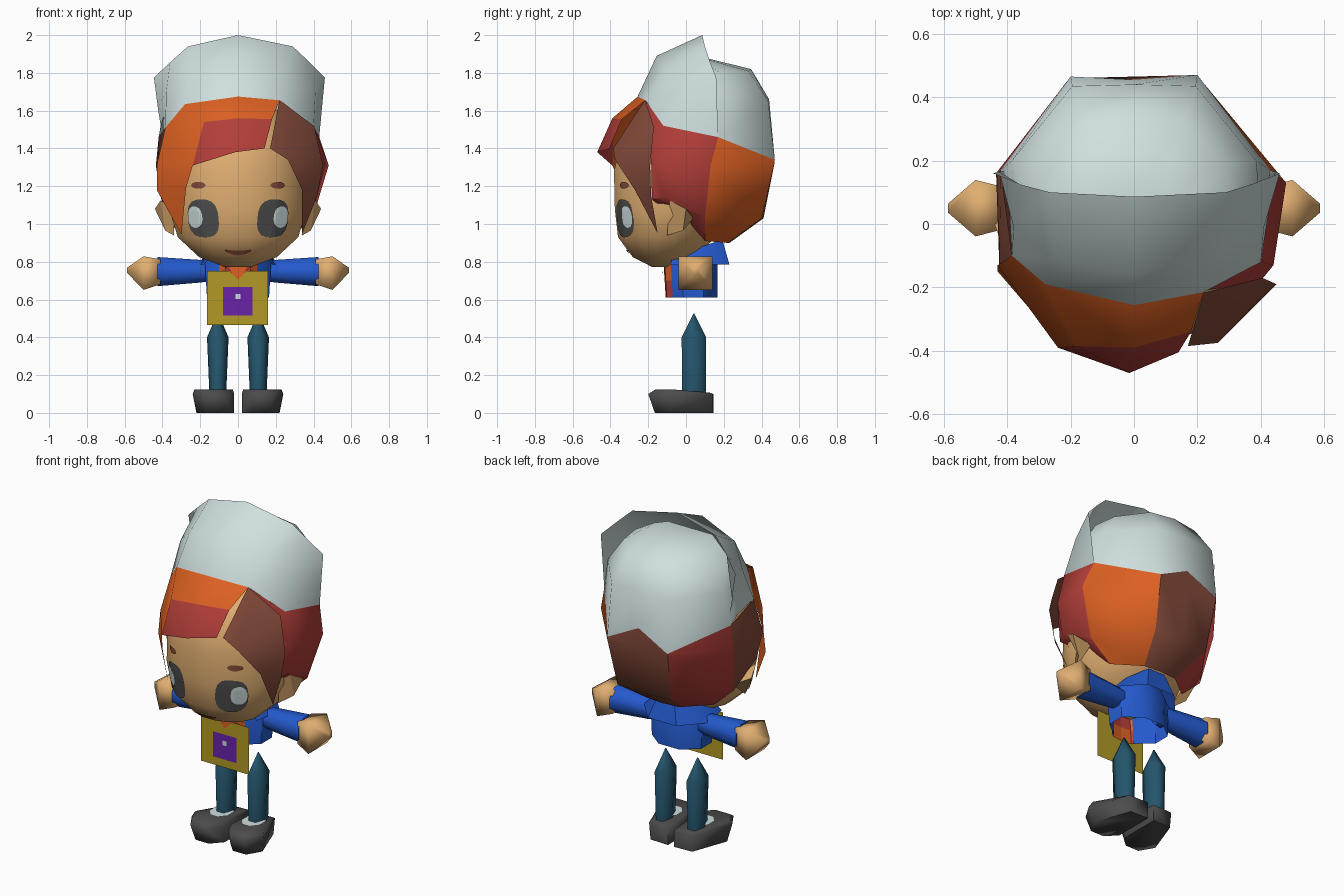
import bpy, bmesh, math
from mathutils import Vector
from mathutils.bvhtree import BVHTree

if "Cube" in bpy.data.objects:
    bpy.data.objects.remove(bpy.data.objects["Cube"])


def lin(c):
    c /= 255
    return c / 12.92 if c <= 0.04045 else ((c + 0.055) / 1.055) ** 2.4


MATS = {}
for nm, rgb in {"pale": (208, 223, 223), "skin": (224, 174, 113), "orange": (220, 96, 34),
                "red": (178, 62, 57), "brown": (132, 74, 58), "blue": (36, 90, 206),
                "gold": (178, 154, 38), "purple": (106, 36, 168), "teal": (36, 85, 108),
                "charcoal": (76, 76, 77)}.items():
    MATS[nm] = bpy.data.materials.new(nm)
    MATS[nm].diffuse_color = (*[lin(c) for c in rgb], 1)


def mesh(name, verts, faces, colours, smooth=0, recalc=True):
    """colours: one colour name, or one name per face"""
    if isinstance(colours, str):
        colours = [colours] * len(faces)
    me = bpy.data.meshes.new(name)
    me.from_pydata([tuple(v) for v in verts], [], faces)
    used = list(dict.fromkeys(colours))
    for c in used:
        me.materials.append(MATS[c])
    for p, c in zip(me.polygons, colours):
        p.material_index = used.index(c)
    if recalc:
        bm = bmesh.new()
        bm.from_mesh(me)
        bmesh.ops.recalc_face_normals(bm, faces=bm.faces)
        bm.to_mesh(me)
        bm.free()
    ob = bpy.data.objects.new(name, me)
    bpy.context.collection.objects.link(ob)
    if smooth:
        bpy.ops.object.select_all(action='DESELECT')
        ob.select_set(True)
        bpy.context.view_layer.objects.active = ob
        bpy.ops.object.shade_smooth_by_angle(angle=math.radians(smooth))
    return ob


def loft(name, rings, colours, smooth=0, closed=True, caps=True):
    n = len(rings[0])
    verts = [p for r in rings for p in r]
    faces = [[i * n + j, i * n + (j + 1) % n, (i + 1) * n + (j + 1) % n, (i + 1) * n + j]
             for i in range(len(rings) - 1) for j in range(n if closed else n - 1)]
    if closed and caps:
        faces += [list(range(n))[::-1], [len(verts) - n + j for j in range(n)]]
    return mesh(name, verts, faces, colours, smooth)


def ring_z(z, rx, y0, y1, n, cx=0, turn=0.5):
    """horizontal oval ring between y0 and y1"""
    return [(cx + rx * math.cos(2 * math.pi * (k + turn) / n),
             (y0 + y1) / 2 + (y1 - y0) / 2 * math.sin(2 * math.pi * (k + turn) / n), z)
            for k in range(n)]


def ring_x(x, r, cy, cz, n):
    f = r / math.cos(math.pi / n)
    return [(x, cy + f * math.cos(2 * math.pi * (k + .5) / n),
             cz + f * math.sin(2 * math.pi * (k + .5) / n)) for k in range(n)]


# head
head = loft("head", [ring_z(*r, 16) for r in [
    (.772, .07, -.18, -.04), (.825, .21, -.285, .06), (.93, .325, -.365, .16),
    (1.08, .372, -.383, .25), (1.28, .375, -.388, .31), (1.46, .35, -.345, .3),
    (1.6, .22, -.21, .22)]], "skin", 70)
tree = BVHTree.FromPolygons([v.co for v in head.data.vertices],
                            [list(p.vertices) for p in head.data.polygons])


def face_patch(name, cx, cz, rx, rz, colour, lift, n=20, power=2, bend=0, shear=0):
    """rounded patch wrapped over the front of the head"""
    verts, faces = [], []
    for r in (0, .34, .67, 1):
        for k in range(n if r else 1):
            a = 2 * math.pi * k / n
            c, s = math.cos(a), math.sin(a)
            m = r / (abs(c) ** power + abs(s) ** power) ** (1 / power)
            x, z = cx + rx * m * (c + shear * s), cz + rz * m * s + bend * (m * c) ** 2
            hit = tree.ray_cast(Vector((x, -2, z)), Vector((0, 1, 0)))
            verts.append(hit[0] + hit[1].normalized() * (lift if hit[1].y < 0 else -lift))
    for k in range(n):
        q = (k + 1) % n
        faces.append([0, 1 + k, 1 + q])
        for i in (1, 1 + n):
            faces.append([i + k, i + n + k, i + n + q, i + q])
    mesh(name, verts, faces, colour, recalc=False)


# face details and ears
for s, side in ((-1, "left"), (1, "right")):
    face_patch(side + "_eye", s * .181, 1.03, .08, .1, "charcoal", .006, power=2.8, shear=s * .12)
    face_patch(side + "_eye_glint", s * .222, 1.037, .036, .056, "pale", .010, power=2.3,
               shear=s * .12)
    face_patch(side + "_brow", s * .207, 1.205, .037, .018, "brown", .006)
    mesh(side + "_ear", [(s * x, y, z) for x, y, z in [
        (.34, -.09, 1.08), (.41, -.085, 1.125), (.44, .0, 1.08), (.385, -.015, .965),
        (.34, -.1, .94), (.34, .04, 1.03)]],
        [[0, 1, 3, 4], [1, 2, 3], [0, 5, 2, 1], [5, 4, 3, 2], [0, 4, 5]], "skin")
face_patch("mouth", 0, .85, .07, .012, "brown", .006, bend=.016)

# hair shell: panels around the sides and back, one colour per panel
top = [(.22, -.21, 1.65), (.40, -.12, 1.52), (.43, .17, 1.46), (.2, .47, 1.34),
       (0, .455, 1.44), (-.2, .465, 1.34), (-.42, .17, 1.46), (-.385, -.1, 1.51)]
mid = [(.395, -.185, 1.36), (.44, -.13, 1.33), (.48, .13, 1.31), (.2, .468, 1.32),
       (0, .465, 1.32), (-.2, .46, 1.32), (-.435, .16, 1.31), (-.425, -.13, 1.31)]
low = [(.38, -.18, 1.13), (.415, -.12, 1.14), (.395, .1, 1.03), (.18, .4, 1.03),
       (0, .41, 1.03), (-.18, .4, 1.03), (-.39, .1, 1.03), (-.385, -.13, 1.14)]
end = [(.345, -.14, 1.10), (.36, -.05, 1.09), (.26, .1, .91), (.11, .22, .9), (0, .23, .9),
       (-.11, .22, .9), (-.26, .1, .91), (-.35, -.05, 1.09)]
loft("hair_shell", [top, mid, low, end],
     ["red", "red", "orange", "brown", "brown", "red", "brown"] * 3, 48, closed=False)

# front hair
mesh("hair_front", [
    (-.385, -.1, 1.51), (-.28, -.19, 1.635), (0, -.255, 1.675), (.22, -.215, 1.655),
    (.18, -.34, 1.555), (0, -.39, 1.56), (-.18, -.385, 1.54), (-.24, -.39, 1.31),
    (-.015, -.47, 1.38), (.14, -.405, 1.40), (-.43, -.15, 1.18), (-.30, -.24, .945),
    (-.275, -.33, 1.19), (-.43, -.13, 1.31)],
    [[1, 2, 5, 6], [2, 3, 4, 5], [0, 1, 6], [0, 6, 7, 13], [13, 7, 12, 10], [10, 12, 11],
     [6, 5, 8, 7], [5, 4, 9, 8]], ["orange"] * 6 + ["red"] * 2, 60)
mesh("side_lock", [
    (.22, -.217, 1.657), (.405, -.17, 1.515), (.45, -.19, 1.31), (.42, -.185, 1.15),
    (.34, -.15, .95), (.34, -.27, 1.18), (.265, -.375, 1.34), (.17, -.385, 1.40),
    (.37, -.265, 1.44)],
    [[0, 1, 8], [1, 2, 8], [0, 8, 6], [0, 6, 7], [8, 2, 6], [2, 3, 5, 6], [3, 4, 5]],
    "brown", 50)

# hat: raised front brim and rounded crown behind it
loft("hat_brim", [
    [(-.40, .17, 1.46), (-.385, -.1, 1.51), (-.28, -.19, 1.635), (0, -.256, 1.675),
     (.22, -.215, 1.655), (.40, -.12, 1.52), (.43, .17, 1.46)],
    [(-.425, .165, 1.62), (-.38, -.01, 1.70), (-.25, -.11, 1.82), (0, -.155, 1.89),
     (.25, -.11, 1.82), (.41, -.01, 1.70), (.445, .165, 1.62)],
    [(-.445, .16, 1.775), (-.36, .125, 1.855), (-.265, .1, 1.94), (0, .086, 2.0),
     (.29, .1, 1.94), (.37, .125, 1.865), (.46, .16, 1.775)]], "pale", 70, closed=False)
loft("hat_crown", [
    [(.41, .0, 1.48)] + top[2:7] + [(-.37, .0, 1.48)],
    [(.40, .05, 1.66), (.385, .2, 1.66), (.195, .435, 1.65), (0, .44, 1.66),
     (-.195, .435, 1.65), (-.385, .2, 1.66), (-.375, .05, 1.66)],
    [(.31, .04, 1.8), (.29, .18, 1.8), (.16, .33, 1.81), (0, .345, 1.82),
     (-.16, .33, 1.81), (-.29, .18, 1.8), (-.31, .04, 1.8)],
    [(.21, .0, 1.85), (.18, .09, 1.87), (.1, .1, 1.875), (0, .1, 1.88),
     (-.1, .1, 1.875), (-.18, .09, 1.87), (-.21, .0, 1.85)],
    [(x, -.04, 1.86) for x in (.15, .1, .05, 0, -.05, -.1, -.15)]], "pale", 80, closed=False)

# jacket, open at the front and hem
rings = [ring_z(z, rx, y0, y1, 8) for z, rx, y0, y1 in [
    (.612, .178, -.1, .178), (.8, .19, -.11, .178), (.87, .13, -.06, .15)]]
loft("jacket", [r[6:] + r[:6] for r in rings], "blue", 50, closed=False)


def arc(rx, ry, z0, z1):
    pts = []
    for k in range(6):
        a = math.radians(-36 + 252 * k / 5)
        t = min(1, max(0, math.sin(a) * 1.06))
        pts.append((rx * math.cos(a), .04 + ry * math.sin(a) * 1.05, z0 + (z1 - z0) * t))
    return pts


loft("collar", [arc(.13, .16, .865, .92), arc(.225, .2, .785, .785)], "blue", 50, closed=False)

# shirt front and its pointed neck flap
shirt = [[(x, y - d, z) for x, y in
          ((-.10, -.07), (-.065, -.102), (0, -.108), (.065, -.102), (.10, -.07))]
         for z, d in ((.612, 0), (.7, .005), (.81, .012))]
loft("shirt_front", shirt, ["red", "orange", "orange", "red",
                            "orange", "red", "red", "orange"], closed=False)
mesh("neck_flap", [(-.075, -.124, .785), (-.05, -.125, .785), (.05, -.125, .785),
                   (.075, -.124, .785), (-.03, -.126, .735), (.03, -.126, .735),
                   (0, -.127, .705)],
     [[0, 4, 1], [1, 4, 6, 5, 2], [2, 5, 3]], ["red", "orange", "red"])


# apron with a square badge
def panel(name, x0, x1, z0, z1, y, colour):
    mesh(name, [(x0, y, z0), (x1, y, z0), (x1, y, z1), (x0, y, z1)], [[0, 1, 2, 3]],
         colour, recalc=False)


panel("apron", -.165, .16, .465, .752, -.121, "gold")
panel("apron_badge", -.08, .078, .515, .667, -.125, "purple")
panel("badge_button", -.014, .014, .602, .63, -.129, "pale")

# limbs, mirrored
for s, side in ((-1, "left"), (1, "right")):
    loft(side + "_sleeve", [ring_x(s * x, r, .05, z, 8) for x, r, z in [
        (.13, .052, .752), (.2, .06, .75), (.425, .077, .748)]], "blue", 50)
    loft(side + "_hand", [ring_x(s * x, r, .05, z, 4) for x, r, z in [
        (.41, .066, .747), (.50, .089, .74), (.587, .014, .755)]], "skin", 100)
    loft(side + "_leg", [ring_z(z, r, .042 - q, .042 + q, 6, s * .107, 0) for z, r, q in [
        (.09, .044, .072), (.40, .057, .075), (.525, .003, .003)]], "teal", 80)
    plan = [(.02, .145), (.02, -.12), (.08, -.2), (.18, -.2), (.24, -.1), (.15, .14)]
    sole = [(.02, .145), (.02, -.1), (.08, -.165), (.17, -.165), (.22, -.08), (.14, .14)]
    loft(side + "_shoe", [
        [(s * x, y, 0) for x, y in sole],
        [(s * x, y, .1) for x, y in plan],
        [(s * (.115 + (x - .115) * .92), .02 + (y - .02) * .82, .125 if y < .1 else .108)
         for x, y in plan]], "charcoal", 75)
    mesh(side + "_sock", ring_z(.1285, .066, -.085, .08, 8, s * .107), [list(range(8))], "pale")

for m in bpy.data.materials:
    if m.users and not m.is_grease_pencil:
        m.use_nodes = True
        m.node_tree.nodes["Principled BSDF"].inputs["Base Color"].default_value = m.diffuse_color
